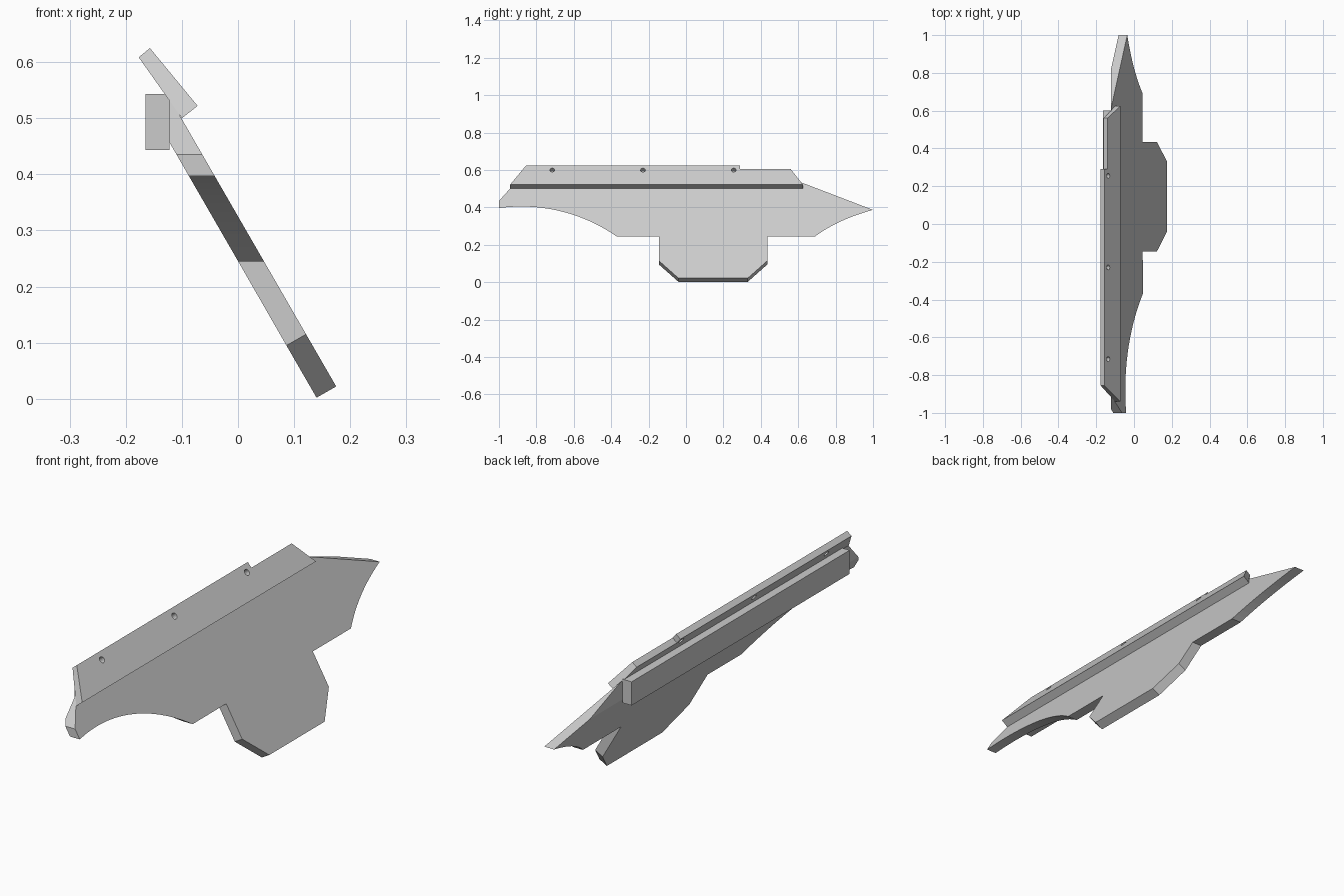
import bpy, bmesh, math
from mathutils import Vector, Matrix

cube = bpy.data.objects.get("Cube")
if cube:
    bpy.data.objects.remove(cube)

grey = bpy.data.materials.new("light grey")
grey.use_nodes = True
colour = (0.6, 0.6, 0.6, 1)
grey.diffuse_color = colour
grey.node_tree.nodes["Principled BSDF"].inputs["Base Color"].default_value = colour


def add_object(name, bm):
    bmesh.ops.recalc_face_normals(bm, faces=bm.faces)
    mesh = bpy.data.meshes.new(name)
    bm.to_mesh(mesh)
    bm.free()
    mesh.materials.append(grey)
    obj = bpy.data.objects.new(name, mesh)
    bpy.context.collection.objects.link(obj)
    return obj


def slanted_slab(outline, outer_x, inner_offset):
    """Slab from a (y, z) outline on a leaning face, offset to its inner face."""
    bm = bmesh.new()
    outer = [Vector((outer_x(z), y, z)) for y, z in outline]
    inner = [p + Vector(inner_offset(p.z)) for p in outer]
    a = [bm.verts.new(p) for p in outer]
    b = [bm.verts.new(p) for p in inner]
    bm.faces.new(a)
    bm.faces.new(b[::-1])
    for i in range(len(a)):
        j = (i + 1) % len(a)
        bm.faces.new((a[i], b[i], b[j], a[j]))
    return bm


# Main plate: arched underside at the front, swept point at the back
arch_y, arch_z, arch_r = -0.88, -0.485, 0.89
arch = []
for i in range(17):
    y = -1 + 0.63 * i / 16
    arch.append((y, arch_z + math.sqrt(arch_r ** 2 - (y - arch_y) ** 2)))

start, bend, tip = Vector((0.69, 0.245)), Vector((0.81, 0.335)), Vector((1, 0.387))
sweep = []
for i in range(13):
    t = i / 12
    sweep.append(tuple(start * (1 - t) ** 2 + bend * 2 * t * (1 - t) + tip * t ** 2))

tab = [(-0.145, 0.245), (-0.145, 0.115), (-0.04, 0.022),
       (0.33, 0.022), (0.435, 0.115), (0.435, 0.245)]
top = [(0.6, 0.54), (-0.905, 0.54), (-1, 0.435)]

bm = slanted_slab(
    arch + tab + sweep + top,
    lambda z: 0.175 - (z - 0.022) / math.sqrt(3),
    lambda z: (-0.046, 0, 0) if z > 0.2 else (-0.035, 0, -0.02))

# Trim the plate's upper back flush with the rail
back_x = -0.122
bmesh.ops.bisect_plane(bm, geom=bm.verts[:] + bm.edges[:] + bm.faces[:], dist=1e-5,
                       plane_co=(back_x, 0, 0), plane_no=(-1, 0, 0), clear_outer=True)
bmesh.ops.holes_fill(bm, edges=[e for e in bm.edges if e.is_boundary], sides=0)
add_object("main_plate", bm)

# Rail along the back
bm = bmesh.new()
bmesh.ops.create_cube(bm, size=1, matrix=Matrix.LocRotScale(
    Vector((-0.1435, -0.13, 0.493)), None, Vector((0.043, 1.46, 0.1))))
add_object("back_rail", bm)

# Upper flange with chamfered ends and a stepped top edge
flange_x = lambda z: -0.072 - (z - 0.522) * 0.825
flange = add_object("upper_flange", slanted_slab(
    [(-0.94, 0.522), (0.625, 0.522), (0.56, 0.605), (0.29, 0.605),
     (0.29, 0.625), (-0.855, 0.625)],
    flange_x,
    lambda z: (-0.02, 0, -0.0165) if z > 0.55 else (-0.028, 0, -0.022)))

# Bolt holes through the flange
normal = Vector((1, 0, 0.825)).normalized()
turn = normal.to_track_quat('Z', 'Y').to_matrix().to_4x4()
bm = bmesh.new()
for y in (-0.715, -0.23, 0.255):
    bmesh.ops.create_cone(bm, cap_ends=True, segments=16, radius1=0.013, radius2=0.013,
                          depth=0.09,
                          matrix=Matrix.Translation((flange_x(0.6), y, 0.6)) @ turn)
cutter = add_object("hole_cutter", bm)
cutter.hide_render = True
cut = flange.modifiers.new("bolt holes", 'BOOLEAN')
cut.operation = 'DIFFERENCE'
cut.solver = 'EXACT'
cut.object = cutter
bpy.context.view_layer.objects.active = flange
bpy.ops.object.modifier_apply(modifier=cut.name)
bpy.data.objects.remove(cutter)
